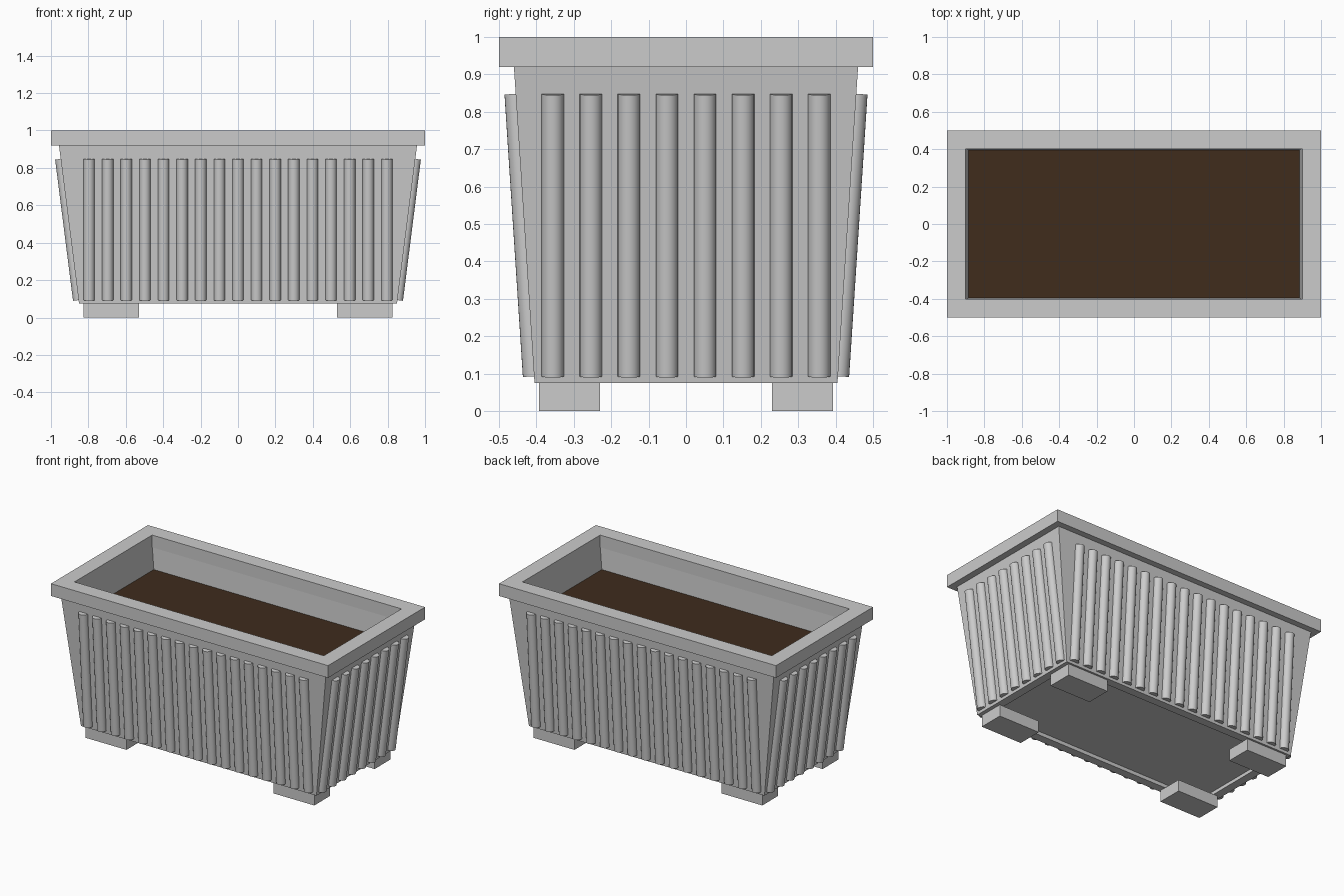
import bpy, bmesh, math
from mathutils import Vector, Matrix

if "Cube" in bpy.data.objects:
    bpy.data.objects.remove(bpy.data.objects["Cube"])

Z0, Z1 = 0.075, 0.92           # body bottom and top
B, T = (0.85, 0.405), (0.957, 0.46)   # half sizes at bottom and top
WALL, FLOOR = 0.054, 0.10


def half(z, inset=0.0):
    t = (z - Z0) / (Z1 - Z0)
    return tuple(b + (a - b) * t - inset for a, b in zip(T, B))


def add(name, bm):
    bmesh.ops.recalc_face_normals(bm, faces=bm.faces[:])
    me = bpy.data.meshes.new(name)
    bm.to_mesh(me)
    bm.free()
    ob = bpy.data.objects.new(name, me)
    bpy.context.collection.objects.link(ob)
    return ob


def loops(name, rings, closed=False, cap=False):
    """Bridge rectangles given as (half x, half y, z)."""
    bm = bmesh.new()
    vs = [[bm.verts.new((sx * x, sy * y, z))
           for sx, sy in ((-1, -1), (1, -1), (1, 1), (-1, 1))] for x, y, z in rings]
    for k in range(len(vs) if closed else len(vs) - 1):
        a, b = vs[k], vs[(k + 1) % len(vs)]
        for i in range(4):
            j = (i + 1) % 4
            bm.faces.new((a[i], a[j], b[j], b[i]))
    if cap:
        bm.faces.new(vs[0])
        bm.faces.new(vs[-1])
    return add(name, bm)


# Tapered hollow body
loops("planter_body", [(*half(Z0), Z0), (*half(Z1), Z1),
                       (*half(Z1, WALL), Z1), (*half(Z0, WALL), Z0)], closed=True)

# Floor slab set slightly up inside the walls
loops("floor", [(*half(FLOOR, WALL), FLOOR), (*half(FLOOR + 0.04, WALL), FLOOR + 0.04)], cap=True)

# Rim frame
loops("rim", [(1.0, 0.5, Z1), (1.0, 0.5, 1.0), (0.9, 0.4, 1.0), (0.9, 0.4, Z1)], closed=True)

# Soil surface
bm = bmesh.new()
sx, sy = half(0.78, WALL)
bm.faces.new([bm.verts.new(p) for p in
              ((-sx, -sy, 0.78), (sx, -sy, 0.78), (sx, sy, 0.78), (-sx, sy, 0.78))])
soil = add("soil", bm)
mat = bpy.data.materials.new("soil_brown")
mat.diffuse_color = (0.05, 0.025, 0.012, 1)
mat.use_nodes = True
mat.node_tree.nodes["Principled BSDF"].inputs["Base Color"].default_value = mat.diffuse_color
soil.data.materials.append(mat)

# Four block feet
for nx, sx in (("left", -1), ("right", 1)):
    for ny, sy in (("front", -1), ("back", 1)):
        bm = bmesh.new()
        bmesh.ops.create_cube(bm, size=1, matrix=Matrix.Translation(
            (sx * 0.678, sy * 0.311, Z0 / 2)) @ Matrix.Diagonal((0.295, 0.163, Z0, 1)))
        add(f"{ny}_{nx}_foot", bm)


# Rows of round ribs lying along the sloped walls
def ribs(name, axis, sign, count, span):
    bm = bmesh.new()
    for i in range(count):
        u = -span + 2 * span * i / (count - 1)
        ends = []
        for z in (0.093, 0.848):
            d = sign * half(z)[axis]
            ends.append(Vector((d, u, z) if axis == 0 else (u, d, z)))
        v = ends[1] - ends[0]
        rot = Vector((0, 0, 1)).rotation_difference(v).to_matrix().to_4x4()
        bmesh.ops.create_cone(bm, cap_ends=True, segments=24, radius1=0.03, radius2=0.03,
                              depth=v.length,
                              matrix=Matrix.Translation((ends[0] + ends[1]) / 2) @ rot)
    ob = add(name, bm)
    bpy.ops.object.select_all(action='DESELECT')
    ob.select_set(True)
    bpy.context.view_layer.objects.active = ob
    bpy.ops.object.shade_smooth_by_angle(angle=math.radians(30))


ribs("front_ribs", 1, -1, 17, 0.796)
ribs("back_ribs", 1, 1, 17, 0.796)
ribs("left_ribs", 0, -1, 8, 0.356)
ribs("right_ribs", 0, 1, 8, 0.356)
